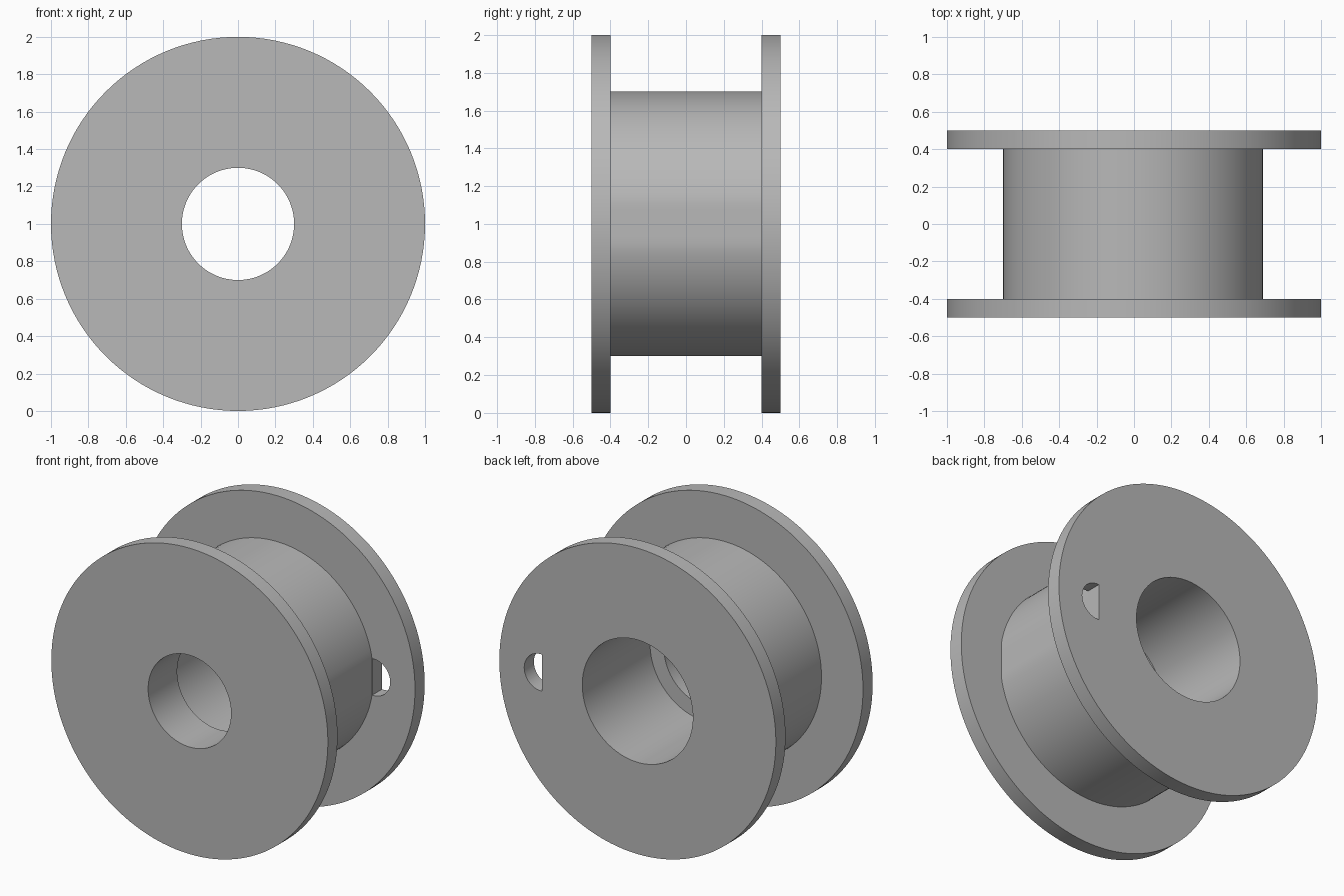
import bpy, bmesh, math

if "Cube" in bpy.data.objects:
    bpy.data.objects.remove(bpy.data.objects["Cube"], do_unlink=True)

SEGMENTS = 128
DRUM_R = 0.7
FLAT_X = 0.69          # narrow flat along the drum, beside the wire hole
HOLE_R = 0.12

grey = bpy.data.materials.new("plain_grey")
grey.use_nodes = True
colour = (0.48, 0.48, 0.48, 1)
grey.diffuse_color = colour
grey.node_tree.nodes["Principled BSDF"].inputs["Base Color"].default_value = colour


def make_object(name, bm):
    bmesh.ops.recalc_face_normals(bm, faces=bm.faces)
    mesh = bpy.data.meshes.new(name)
    bm.to_mesh(mesh)
    bm.free()
    mesh.materials.append(grey)
    obj = bpy.data.objects.new(name, mesh)
    bpy.context.collection.objects.link(obj)
    return obj


def lathe(name, profile):
    """Turn a closed (radius, y) profile about the y axis at z = 1."""
    bm = bmesh.new()
    rings = []
    for i in range(SEGMENTS):
        a = 2 * math.pi * i / SEGMENTS
        ring = []
        for r, y in profile:
            if r == DRUM_R and math.cos(a) > 0:
                r = min(r, FLAT_X / math.cos(a))
            ring.append(bm.verts.new((r * math.cos(a), y, 1 + r * math.sin(a))))
        rings.append(ring)
    count = len(profile)
    for i, ring in enumerate(rings):
        after = rings[(i + 1) % SEGMENTS]
        for j in range(count):
            k = (j + 1) % count
            bm.faces.new((ring[j], ring[k], after[k], after[j]))
    return make_object(name, bm)


# Spool: two flanges, the drum and the stepped bore
spool = lathe("spool", [
    (0.3, -0.5), (1, -0.5), (1, -0.4), (DRUM_R, -0.4),
    (DRUM_R, 0.4), (1, 0.4), (1, 0.5), (0.4, 0.5),
    (0.4, -0.2), (0.3, -0.2)])

# Cutter for the D-shaped wire hole in the back flange
bm = bmesh.new()
wall = FLAT_X + 0.001
half = math.acos((wall - DRUM_R) / HOLE_R)
outline = []
for i in range(33):
    a = half * (i / 16 - 1)
    outline.append(bm.verts.new((DRUM_R + HOLE_R * math.cos(a), 0.35, 1 + HOLE_R * math.sin(a))))
face = bm.faces.new(outline)
side = bmesh.ops.extrude_face_region(bm, geom=[face])
moved = [v for v in side["geom"] if isinstance(v, bmesh.types.BMVert)]
bmesh.ops.translate(bm, verts=moved, vec=(0, 0.2, 0))
cutter = make_object("wire_hole_cutter", bm)
cutter.hide_render = True
cutter.hide_viewport = True

cut = spool.modifiers.new("wire_hole", 'BOOLEAN')
cut.operation = 'DIFFERENCE'
cut.solver = 'EXACT'
cut.object = cutter

# Bake the cut, then shade smooth with sharp rims
bpy.context.view_layer.update()
evaluated = spool.evaluated_get(bpy.context.evaluated_depsgraph_get())
mesh = bpy.data.meshes.new_from_object(evaluated)
spool.modifiers.clear()
spool.data = mesh
bpy.data.objects.remove(cutter, do_unlink=True)
bpy.ops.object.select_all(action='DESELECT')
spool.select_set(True)
bpy.context.view_layer.objects.active = spool
bpy.ops.object.shade_smooth_by_angle(angle=math.radians(30))
